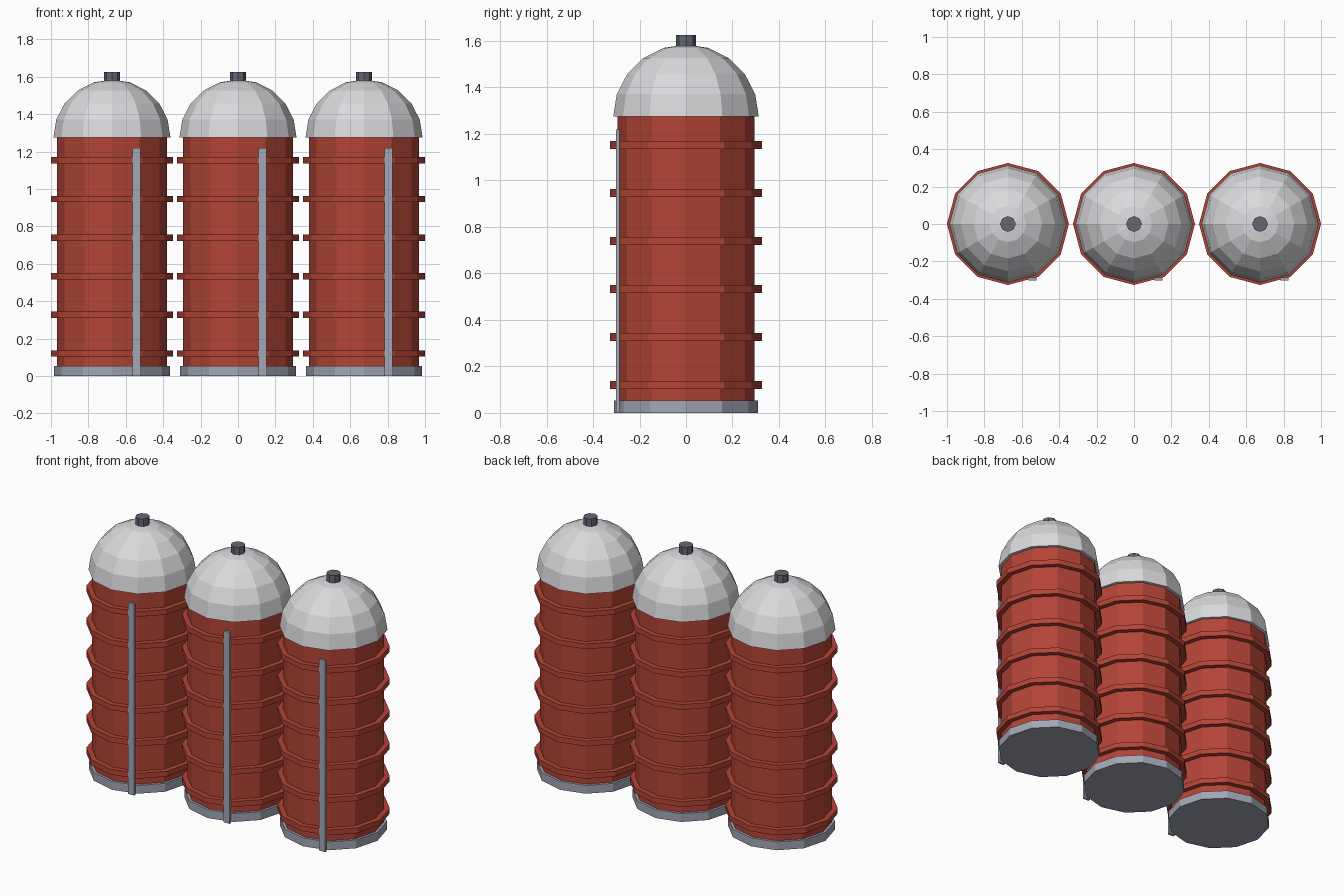
import bpy, bmesh, math

if "Cube" in bpy.data.objects:
    bpy.data.objects.remove(bpy.data.objects["Cube"])

SIDES = 12


def material(name, color):
    m = bpy.data.materials.new(name)
    m.diffuse_color = (*color, 1)
    m.use_nodes = True
    m.node_tree.nodes["Principled BSDF"].inputs["Base Color"].default_value = m.diffuse_color
    return m


RED = material("barn red", (0.45, 0.058, 0.037))
ROOF = material("pale roof", (0.70, 0.70, 0.72))
STEEL = material("blue grey steel", (0.36, 0.385, 0.46))
DARK = material("dark grey metal", (0.13, 0.14, 0.175))


def finish(name, bm, mat):
    bmesh.ops.recalc_face_normals(bm, faces=bm.faces)
    mesh = bpy.data.meshes.new(name)
    bm.to_mesh(mesh)
    bm.free()
    mesh.materials.append(mat)
    obj = bpy.data.objects.new(name, mesh)
    bpy.context.collection.objects.link(obj)
    return obj


def lathe(name, x, profile, mat, sides=SIDES):
    """Closed solid turned from (radius, z) points; radius 0 is a pole."""
    bm = bmesh.new()
    rings = []
    for r, z in profile:
        n = sides if r > 0 else 1
        rings.append([bm.verts.new((x + r * math.cos(math.tau * i / sides),
                                    r * math.sin(math.tau * i / sides), z))
                      for i in range(n)])
    for a, b in zip(rings, rings[1:]):
        for i in range(sides):
            j = (i + 1) % sides
            if len(b) == 1:
                bm.faces.new((a[i], a[j], b[0]))
            else:
                bm.faces.new((a[i], a[j], b[j], b[i]))
    for ring in (rings[0], rings[-1]):
        if len(ring) > 1:
            bm.faces.new(ring)
    return finish(name, bm, mat)


def drum(name, x, r, z0, z1, mat, sides=SIDES):
    return lathe(name, x, [(r, z0), (r, z1)], mat, sides)


def box(name, lo, hi, mat):
    bm = bmesh.new()
    bmesh.ops.create_cube(bm, size=1)
    for v in bm.verts:
        v.co = [(lo[k] + hi[k]) / 2 + v.co[k] * (hi[k] - lo[k]) for k in range(3)]
    return finish(name, bm, mat)


DOME_R, DOME_Z, BANDS = 0.313, 1.275, 5
dome_profile = [(DOME_R * math.cos(i * math.pi / 2 / BANDS),
                 DOME_Z + 0.31 * math.sin(i * math.pi / 2 / BANDS))
                for i in range(BANDS)] + [(0, DOME_Z + 0.31)]

for label, x in (("left", -0.674), ("middle", 0.0), ("right", 0.674)):
    # Foundation and tower wall
    drum(f"{label}_base", x, 0.31, 0, 0.053, STEEL)
    drum(f"{label}_wall", x, 0.294, 0.004, 1.28, RED)
    # Reinforcing hoops
    for k in range(6):
        z = 0.12 + k * 0.2065
        drum(f"{label}_hoop_{k + 1}", x, 0.326, z - 0.017, z + 0.017, RED)
    # Domed roof with vent cap
    lathe(f"{label}_dome", x, dome_profile, ROOF)
    drum(f"{label}_vent_cap", x, 0.042, 1.57, 1.626, DARK, 8)
    # Ladder strip on the front
    box(f"{label}_ladder", (x + 0.11, -0.302, 0), (x + 0.152, -0.286, 1.22), STEEL)
